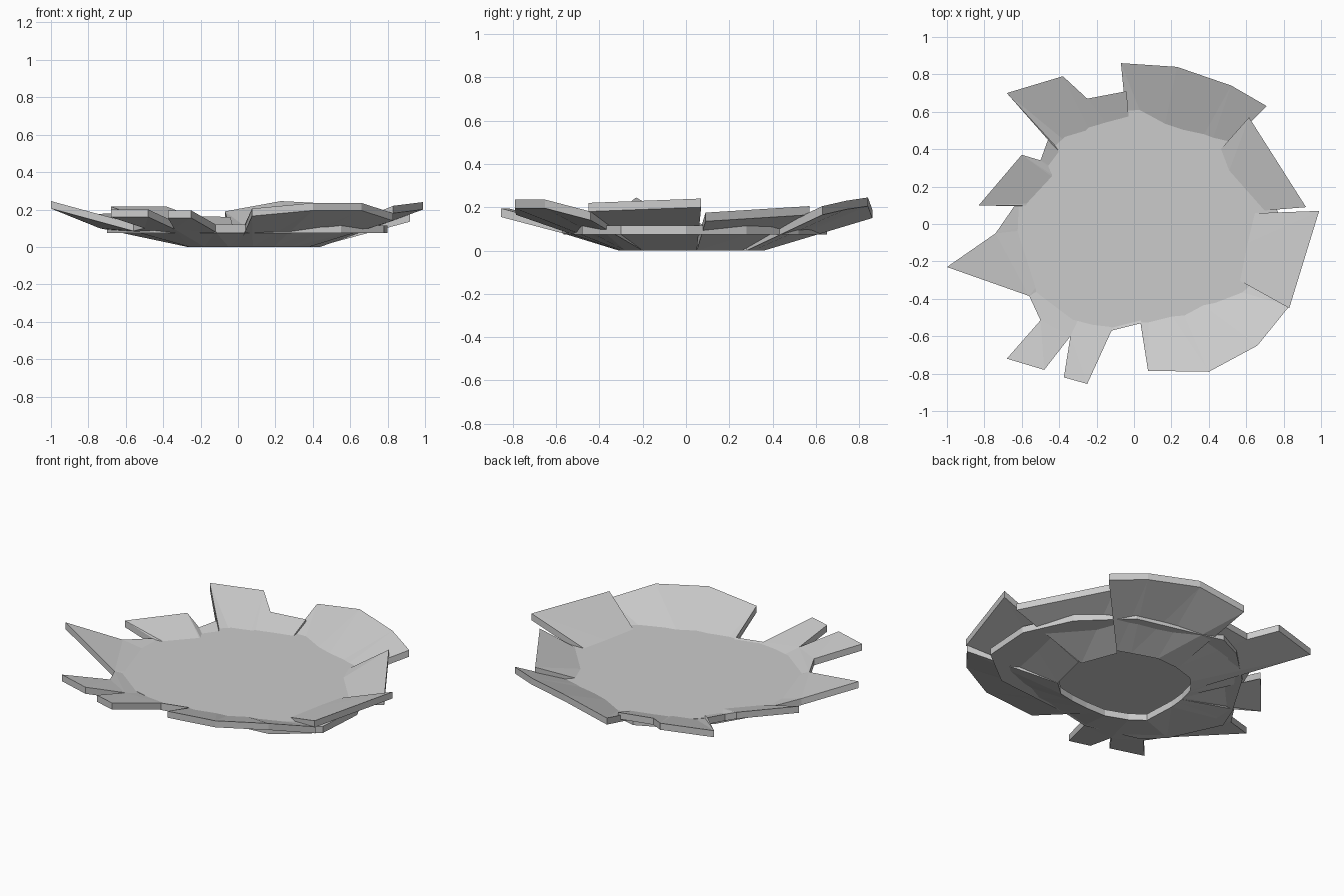
import bpy, bmesh
from mathutils import Vector

if "Cube" in bpy.data.objects:
    bpy.data.objects.remove(bpy.data.objects["Cube"])

THICK = 0.04


def slab(name, faces, thick=THICK):
    """Closed slab: underside faces given as 3D points, extruded upwards."""
    bm = bmesh.new()
    for pts in faces:
        bm.faces.new([bm.verts.new(p) for p in pts])
    bmesh.ops.remove_doubles(bm, verts=bm.verts[:], dist=1e-4)
    # extrude the sheet and close it
    base = bm.faces[:]
    ext = bmesh.ops.extrude_face_region(bm, geom=base, use_keep_orig=True)
    top = [v for v in ext["geom"] if isinstance(v, bmesh.types.BMVert)]
    bmesh.ops.translate(bm, verts=top, vec=(0, 0, thick))
    bmesh.ops.recalc_face_normals(bm, faces=bm.faces[:])
    me = bpy.data.meshes.new(name)
    bm.to_mesh(me)
    bm.free()
    ob = bpy.data.objects.new(name, me)
    bpy.context.collection.objects.link(ob)
    return ob


def shard(name, rungs):
    """Bent shard from a ladder of point pairs."""
    faces = []
    for (a, b), (c, d) in zip(rungs, rungs[1:]):
        for tri in ((a, b, d), (a, d, c)):
            if len(set(tri)) == 3:
                faces.append([Vector(p) for p in tri])
    slab(name, faces)


def arc(name, pairs):
    """Ladder running round the rim: inner (x, y) on the ground, outer (x, y, z)."""
    shard(name, [((i[0], i[1], 0.0), o) for i, o in pairs])


# central flat plate, pierced by the tilted shards
plate = [(.78, -.3), (.8, 0), (.67, .28), (.42, .52), (-.1, .65), (-.25, .58),
         (-.46, .38), (-.64, .08), (-.7, -.07), (-.56, -.37), (-.45, -.48),
         (-.12, -.565), (.04, -.53), (.55, -.48)]
slab("centre_plate", [[(x, y, .075) for x, y in plate]])

# pointed shards on the left and front left
shard("left_tip_shard", [
    ((-.27, .0, 0), (-.26, -.2, 0)),
    ((-.74, -.05, .1), (-.56, -.385, .085)),
    ((-1, -.23, .205), (-1, -.23, .205))])
shard("front_left_shard", [
    ((-.26, -.2, 0), (-.18, -.26, 0)),
    ((-.56, -.385, .085), (-.34, -.6, .095)),
    ((-.5, -.515, .1), (-.34, -.6, .095)),
    ((-.68, -.72, .16), (-.48, -.78, .16))])
shard("front_narrow_shard", [
    ((-.18, -.26, 0), (-.05, -.31, 0)),
    ((-.34, -.6, .095), (-.12, -.57, .08)),
    ((-.375, -.82, .155), (-.25, -.855, .155))])

# broad shards round the rim
arc("front_right_shard", [
    ((-.05, -.31), (-.12, -.57, .08)), ((.0, -.31), (.04, -.53, .08)),
    ((.08, -.31), (.075, -.785, .165)), ((.19, -.3), (.4, -.79, .195)),
    ((.29, -.28), (.66, -.65, .195)), ((.38, -.2), (.83, -.44, .14))])
arc("right_shard", [
    ((.38, -.2), (.83, -.45, .18)), ((.44, .05), (.99, .07, .2))])
arc("back_right_shard", [
    ((.42, .05), (.92, .09, .135)), ((.34, .26), (.615, .57, .165))])
arc("back_shard", [
    ((.36, .28), (.71, .63, .165)), ((.28, .31), (.52, .74, .19)),
    ((.13, .36), (.23, .84, .205)), ((-.02, .35), (-.07, .86, .15))])
arc("back_left_shard", [
    ((-.01, .35), (-.04, .71, .12)), ((-.14, .31), (-.25, .67, .125)),
    ((-.17, .28), (-.38, .79, .175)), ((-.23, .21), (-.68, .7, .175)),
    ((-.24, .18), (-.46, .45, .1))])
arc("left_shard", [
    ((-.24, .18), (-.46, .45, .1)), ((-.25, .14), (-.5, .34, .09)),
    ((-.255, .12), (-.6, .37, .14)), ((-.26, .1), (-.83, .1, .135)),
    ((-.265, .06), (-.64, .095, .08)), ((-.27, .0), (-.74, -.05, .1))])
